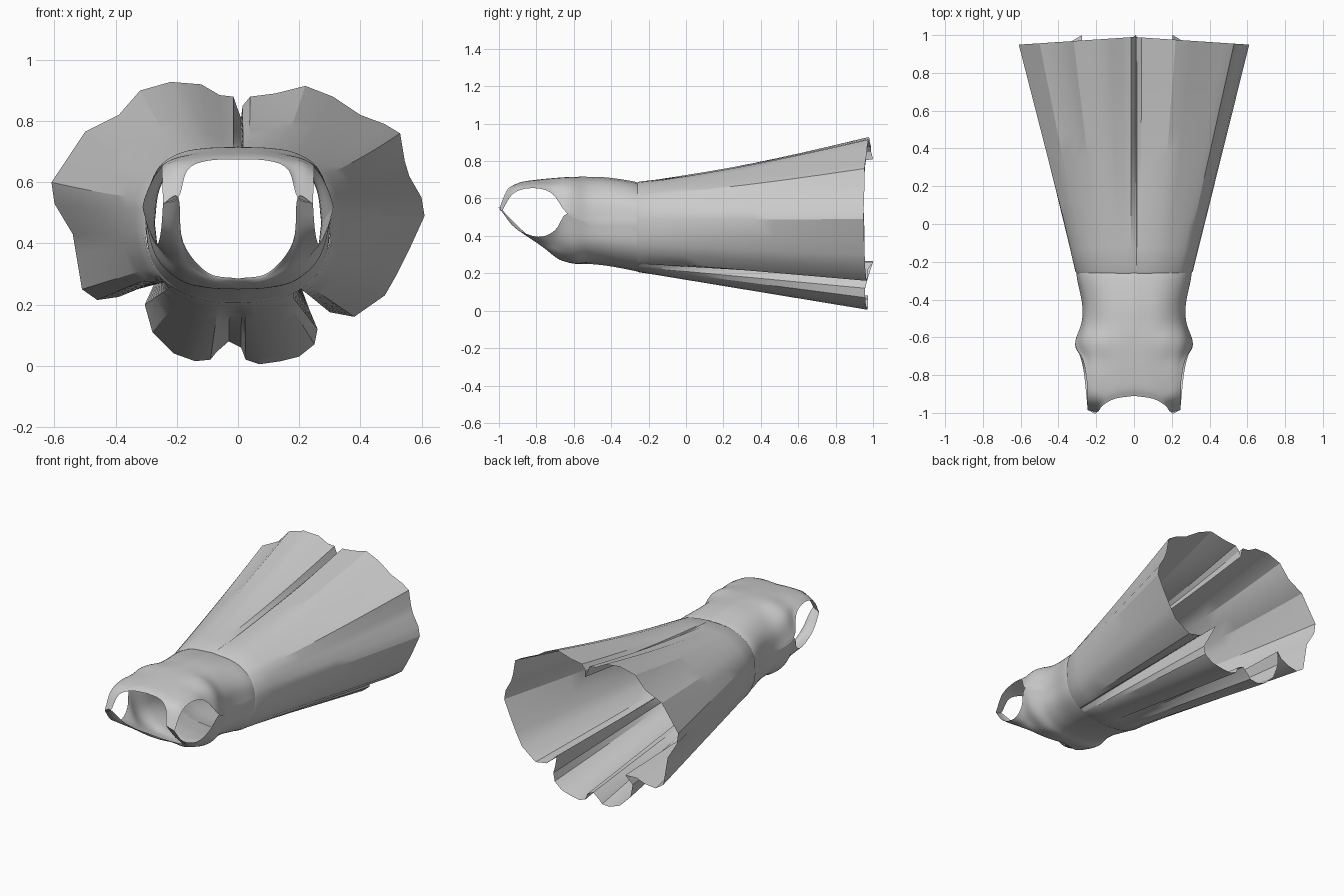
import bpy, bmesh, math
from mathutils import Vector

if "Cube" in bpy.data.objects:
    bpy.data.objects.remove(bpy.data.objects["Cube"])


def make_object(name, bm, angle):
    bmesh.ops.remove_doubles(bm, verts=bm.verts, dist=0.0008)
    bmesh.ops.recalc_face_normals(bm, faces=bm.faces)
    me = bpy.data.meshes.new(name)
    bm.to_mesh(me)
    bm.free()
    ob = bpy.data.objects.new(name, me)
    bpy.context.collection.objects.link(ob)
    bpy.ops.object.select_all(action='DESELECT')
    ob.select_set(True)
    bpy.context.view_layer.objects.active = ob
    bpy.ops.object.shade_smooth_by_angle(angle=math.radians(angle))
    return ob


def add_grid(bm, rows, closed=False):
    vs = [[bm.verts.new(p) for p in r] for r in rows]
    n = len(rows[0])
    for a, b in zip(vs, vs[1:]):
        for i in range(n if closed else n - 1):
            j = (i + 1) % n
            bm.faces.new((a[i], a[j], b[j], b[i]))


def spline(pts, steps):
    """Catmull-Rom curve through all points."""
    p = [2 * pts[0] - pts[1]] + list(pts) + [2 * pts[-1] - pts[-2]]
    out = []
    for i in range(1, len(p) - 2):
        a, b, c, d = p[i - 1:i + 3]
        for s in range(steps):
            t = s / steps
            out.append(0.5 * (2 * b + (c - a) * t + (2 * a - 5 * b + 4 * c - d) * t * t
                              + (3 * b - a - 3 * c + d) * t ** 3))
    return out + [pts[-1]]


def oval(ang, hx, top, bot, zc=0.47, e=2.4):
    """Boxy oval cross-section; angle 0 is the top, increasing to +x."""
    s, c = math.sin(ang), math.cos(ang)
    x = hx * math.copysign(abs(s) ** (2 / e), s)
    h = top - zc if c > 0 else zc - bot
    return x, zc + h * math.copysign(abs(c) ** (2 / e), c)


# ---- bodice: back (upper) and front (lower) half panels around the armhole
waist_rings = [(-0.25, 0.305, 0.683, 0.207), (-0.30, 0.30, 0.695, 0.218),
               (-0.42, 0.275, 0.712, 0.24), (-0.52, 0.277, 0.716, 0.25)]
upper = [
    [(0, -.62, .715), (.10, -.62, .712), (.19, -.62, .695), (.265, -.625, .64), (.312, -.635, .52)],
    [(0, -.72, .708), (.09, -.72, .705), (.17, -.725, .69), (.225, -.725, .67), (.27, -.72, .63)],
    [(0, -.80, .70), (.09, -.805, .697), (.17, -.82, .685), (.215, -.83, .672), (.25, -.83, .655)],
    [(0, -.87, .69), (.09, -.88, .687), (.165, -.91, .67), (.21, -.925, .65), (.248, -.925, .625)],
    [(0, -.91, .675), (.10, -.925, .67), (.165, -.96, .64), (.195, -.995, .55), (.245, -.985, .53)]]
lower = [
    [(0, -.58, .25), (.10, -.58, .255), (.19, -.59, .28), (.27, -.61, .36), (.312, -.635, .52)],
    [(0, -.62, .255), (.10, -.64, .265), (.19, -.67, .30), (.24, -.69, .36), (.285, -.70, .43)],
    [(0, -.65, .265), (.09, -.68, .275), (.175, -.73, .315), (.225, -.76, .36), (.265, -.79, .395)],
    [(0, -.67, .275), (.09, -.695, .29), (.165, -.77, .345), (.21, -.89, .425), (.252, -.91, .44)],
    [(0, -.68, .285), (.10, -.705, .305), (.18, -.85, .405), (.195, -.995, .55), (.245, -.985, .53)]]

bm = bmesh.new()
for panel, sign in ((upper, 0), (lower, 1)):
    rows = []
    for y, hx, top, bot in waist_rings:
        row = []
        for k in range(5):
            a = k * math.pi / 8
            x, z = oval(math.pi - a if sign else a, hx, top, bot)
            row.append(Vector((x, y, z)))
        rows.append(row)
    rows += [[Vector(p) for p in r] for r in panel]
    dense = [spline(r, 5) for r in rows]
    cols = [spline(list(c), 4) for c in zip(*dense)]
    add_grid(bm, cols)
    add_grid(bm, [[Vector((-p.x, p.y, p.z)) for p in c] for c in cols])
make_object("bodice", bm, 50)

# ---- skirt: pleats running straight from the waist oval to a wavy hem
hem = [(.01, .81), (.015, .85), (.04, .88), (.12, .89), (.22, .915), (.31, .88), (.40, .82),
       (.48, .79), (.53, .76), (.545, .67), (.56, .62), (.60, .55), (.61, .49), (.56, .38),
       (.52, .30), (.48, .23), (.38, .16), (.30, .175), (.25, .22), (.205, .26), (.235, .18),
       (.26, .12), (.25, .07), (.20, .03), (.14, .015), (.07, .005), (.025, .02), (.01, .06),
       (-.03, .08), (-.07, .045), (-.09, .02), (-.14, .015), (-.21, .04), (-.28, .11), (-.305, .20),
       (-.275, .265), (-.33, .25), (-.39, .225), (-.46, .215), (-.51, .25), (-.53, .37),
       (-.54, .43), (-.60, .53), (-.61, .60), (-.55, .69), (-.50, .765), (-.39, .82),
       (-.32, .90), (-.22, .928), (-.12, .92), (-.06, .885), (-.015, .88), (-.005, .85)]
N = 10
rows = []
for k in range(N + 1):
    t = k / N
    row = []
    for x, z in hem:
        ang = math.atan2(x / 0.61, (z - 0.47) / 0.46)
        wx, wz = oval(ang, 0.312, 0.69, 0.205)
        y1 = 0.99 - 0.04 * min(1, abs(x) / 0.6) - (0.015 if z < 0.15 else 0)
        if (x, z) in ((.01, .81), (.205, .26), (-.275, .265)):
            y1 = 1.0
        sag = 0.015 * math.sin(math.pi * t) * max(0, math.cos(ang))
        row.append(Vector((wx + (x - wx) * t, -0.25 + (y1 + 0.25) * t,
                           wz + (z - wz) * t - sag)))
    rows.append(row)
bm = bmesh.new()
add_grid(bm, rows, closed=True)
# waist seam lip tucking the skirt under the bodice edge
lip = [[Vector((p.x * s, y, 0.45 + (p.z - 0.45) * s)) for p in rows[0]]
       for s, y in ((0.975, -0.262), (1.0, -0.25))]
add_grid(bm, lip, closed=True)
make_object("skirt", bm, 25)
